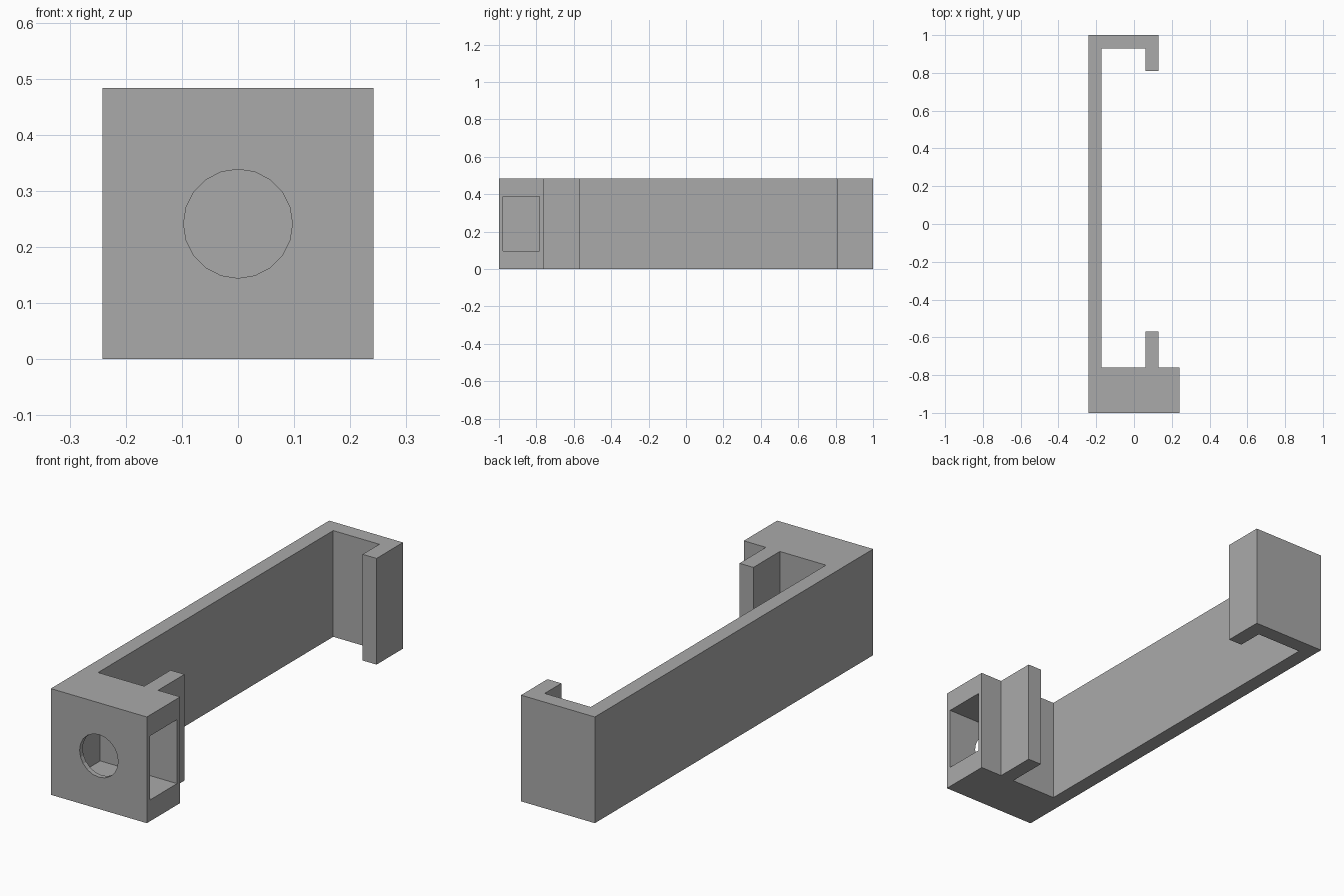
import bpy
import bmesh
from math import pi
from mathutils import Matrix, Vector

if "Cube" in bpy.data.objects:
    bpy.data.objects.remove(bpy.data.objects["Cube"], do_unlink=True)

HEIGHT = 0.483
HALF = HEIGHT / 2

grey = bpy.data.materials.new("plain_grey")
grey.use_nodes = True
colour = (0.4, 0.4, 0.4, 1)
grey.diffuse_color = colour
grey.node_tree.nodes["Principled BSDF"].inputs["Base Color"].default_value = colour


def make_object(name, bm):
    bmesh.ops.recalc_face_normals(bm, faces=bm.faces)
    mesh = bpy.data.meshes.new(name)
    bm.to_mesh(mesh)
    bm.free()
    mesh.materials.append(grey)
    obj = bpy.data.objects.new(name, mesh)
    bpy.context.collection.objects.link(obj)
    return obj


def cut(target, cutter):
    mod = target.modifiers.new(cutter.name, "BOOLEAN")
    mod.operation = "DIFFERENCE"
    mod.solver = "EXACT"
    mod.object = cutter
    cutter.hide_render = True
    cutter.hide_set(True)
    cutter.display_type = "WIRE"


# Bracket: long back plate, hooked far end, thick near block with a lip
wall, lip_in, lip_out = -0.172, 0.06, 0.13
outline = [
    (-HALF, -1), (HALF, -1), (HALF, -0.76), (lip_out, -0.76),
    (lip_out, -0.57), (lip_in, -0.57), (lip_in, -0.76), (wall, -0.76),
    (wall, 0.93), (lip_in, 0.93), (lip_in, 0.81), (lip_out, 0.81),
    (lip_out, 1), (-HALF, 1),
]
bm = bmesh.new()
base = bm.faces.new([bm.verts.new((x, y, 0)) for x, y in outline])
extruded = bmesh.ops.extrude_face_region(bm, geom=[base])["geom"]
bmesh.ops.translate(bm, vec=(0, 0, HEIGHT),
                    verts=[v for v in extruded if isinstance(v, bmesh.types.BMVert)])
bracket = make_object("bracket", bm)

# Square pocket opening on the side of the block
low, high = Vector((-0.145, -0.978, 0.097)), Vector((0.3, -0.783, 0.388))
bm = bmesh.new()
bmesh.ops.create_cube(bm, size=1, matrix=Matrix.Translation((low + high) / 2)
                      @ Matrix.Diagonal((*(high - low), 1)))
cut(bracket, make_object("pocket_cutter", bm))

# Round hole through the thin front wall into the pocket
bm = bmesh.new()
bmesh.ops.create_cone(bm, cap_ends=True, segments=20, radius1=0.097, radius2=0.097, depth=0.2,
                      matrix=Matrix.Translation((0, -1, HALF)) @ Matrix.Rotation(pi / 2, 4, "X"))
cut(bracket, make_object("hole_cutter", bm))
